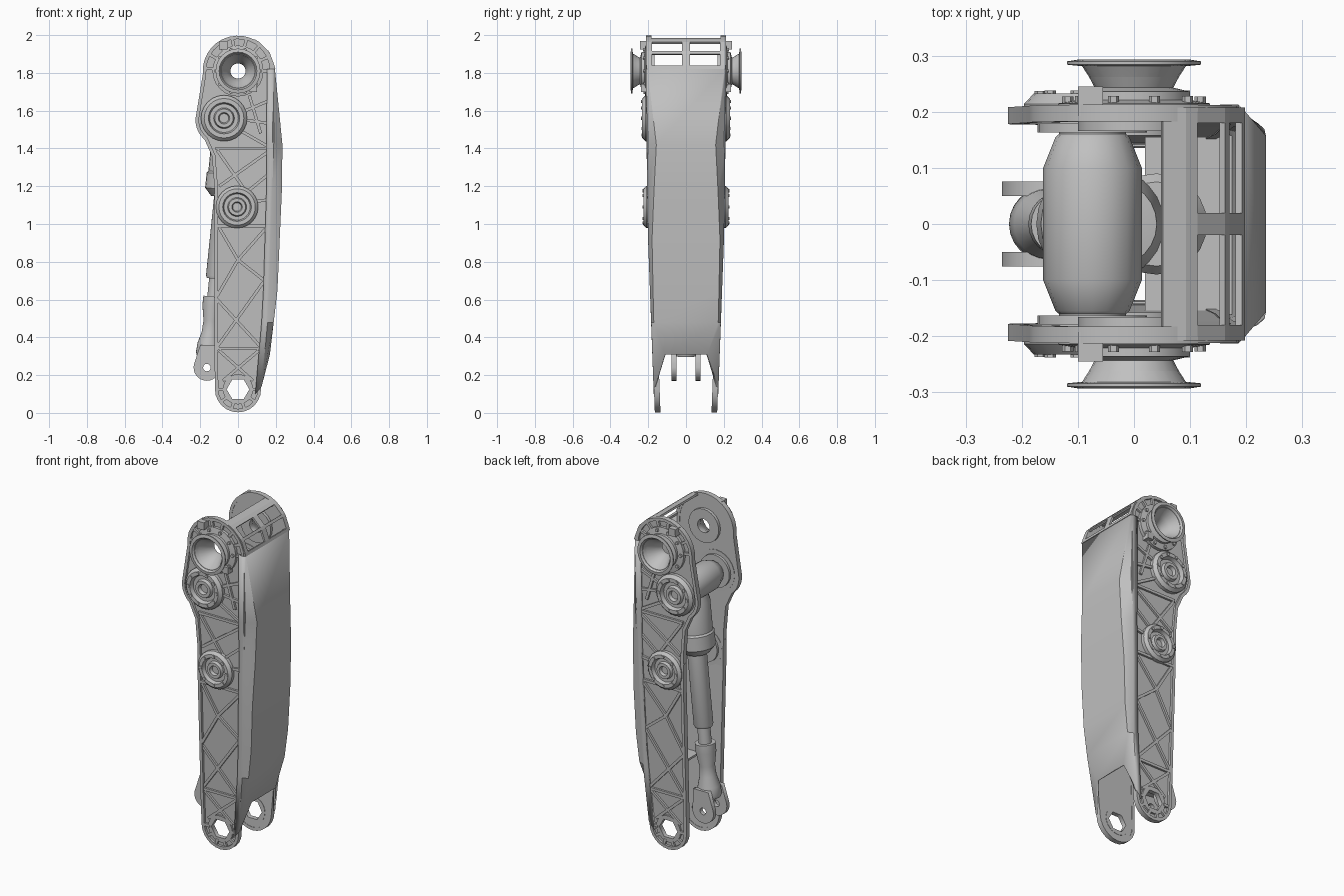
import bpy, bmesh
from math import sin, cos, pi, radians
from mathutils import Vector

if "Cube" in bpy.data.objects:
    bpy.data.objects.remove(bpy.data.objects["Cube"])

GREY = bpy.data.materials.new("light grey")
GREY.use_nodes = True
GREY.diffuse_color = (.53, .53, .53, 1)
GREY.node_tree.nodes["Principled BSDF"].inputs["Base Color"].default_value = (.53, .53, .53, 1)


def table(pts, z):
    """Piecewise linear lookup."""
    for (a, va), (b, vb) in zip(pts, pts[1:]):
        if z <= b:
            return va + (vb - va) * (z - a) / (b - a)
    return pts[-1][1]


def half_width(z):
    return table([(0, .165), (1, .202), (2, .213)], z)


def place(x, z, d, s):
    """Point on a side plate: d is the distance outside its outer face."""
    return Vector((x, s * (half_width(z) + d), z))


def finish(name, bm, smooth=False):
    bmesh.ops.remove_doubles(bm, verts=bm.verts, dist=1e-5)
    bmesh.ops.recalc_face_normals(bm, faces=bm.faces)
    me = bpy.data.meshes.new(name)
    bm.to_mesh(me)
    bm.free()
    me.materials.append(GREY)
    ob = bpy.data.objects.new(name, me)
    bpy.context.collection.objects.link(ob)
    if smooth:
        bpy.ops.object.select_all(action='DESELECT')
        ob.select_set(True)
        bpy.context.view_layer.objects.active = ob
        bpy.ops.object.shade_smooth_by_angle(angle=radians(35))
    return ob


def arc(cx, cz, r, a0, a1, n):
    return [(cx + r * cos(radians(a0 + (a1 - a0) * i / n)),
             cz + r * sin(radians(a0 + (a1 - a0) * i / n))) for i in range(n + 1)]


def circle(cx, cz, r, n=24):
    return arc(cx, cz, r, 0, 360, n)[:-1]


def inset(pts, t):
    """Shrink a counter-clockwise outline by t."""
    out = []
    for i, p in enumerate(pts):
        a, b, c = Vector(pts[i - 1]), Vector(p), Vector(pts[(i + 1) % len(pts)])
        n1 = Vector((a.y - b.y, b.x - a.x)).normalized()
        n2 = Vector((b.y - c.y, c.x - b.x)).normalized()
        out.append(tuple(b + (n1 + n2) * t / (1 + n1.dot(n2))))
    return out


def plate(name, loops, mapping):
    """Filled outline with holes; mapping(x, z, side of thickness 0..1) places it."""
    cu = bpy.data.curves.new(name, 'CURVE')
    cu.dimensions, cu.fill_mode, cu.extrude = '2D', 'BOTH', .5
    for loop in loops:
        sp = cu.splines.new('POLY')
        sp.points.add(len(loop) - 1)
        for p, (x, z) in zip(sp.points, loop):
            p.co = (x, z, 0, 1)
        sp.use_cyclic_u = True
    tmp = bpy.data.objects.new(name, cu)
    bpy.context.collection.objects.link(tmp)
    dg = bpy.context.evaluated_depsgraph_get()
    me = bpy.data.meshes.new_from_object(tmp.evaluated_get(dg))
    bpy.data.objects.remove(tmp)
    bm = bmesh.new()
    bm.from_mesh(me)
    bpy.data.meshes.remove(me)
    bmesh.ops.remove_doubles(bm, verts=bm.verts, dist=1e-5)
    bmesh.ops.bisect_plane(bm, geom=bm.verts[:] + bm.edges[:] + bm.faces[:],
                           plane_co=(0, 1, 0), plane_no=(0, 1, 0))
    for v in bm.verts:
        v.co = mapping(v.co.x, v.co.y, v.co.z + .5)
    return finish(name, bm)


def lathe(name, profile, origin, axis, n=24, closed=True):
    """Spin (radius, height) points round an axis."""
    bm = bmesh.new()
    q = Vector((0, 0, 1)).rotation_difference(Vector(axis))
    rings = [[bm.verts.new(Vector(origin) + q @ Vector((r * cos(2 * pi * i / n), r * sin(2 * pi * i / n), h)))
              for i in range(n)] for r, h in profile]
    for a, b in zip(rings, rings[1:] + (rings[:1] if closed else [])):
        for i in range(n):
            bm.faces.new((a[i], a[(i + 1) % n], b[(i + 1) % n], b[i]))
    return finish(name, bm, True)


def prism(bm, loop, d0, d1, s):
    lo = [bm.verts.new(place(x, z, d0, s)) for x, z in loop]
    hi = [bm.verts.new(place(x, z, d1, s)) for x, z in loop]
    bm.faces.new(lo)
    bm.faces.new(hi)
    for i in range(len(loop)):
        j = (i + 1) % len(loop)
        bm.faces.new((lo[i], lo[j], hi[j], hi[i]))


def bar(bm, a, b, s, width=.016):
    a, b = Vector(a), Vector(b)
    t = (b - a).normalized() * width / 2
    n = Vector((-t.y, t.x))
    prism(bm, [a - n, b - n, b + n, a + n], -.02, -.002, s)


# Side plate outline and its openings
TOP, MIDDLE, LOW, FOOT = (0, 1.81), (-.074, 1.56), (-.005, 1.09), (0, .125)
outline = (arc(*FOOT, .122, 180, 360, 12) + [(.13, .25), (.162, .65), (.182, 1.18), (.19, 1.45)]
           + arc(*TOP, .187, 0, 185, 16) + arc(-.09, 1.55, .135, 165, 230, 6)
           + [(-.138, 1.36), (-.125, 1.2), (-.124, .3)])
foot_hole = circle(*FOOT, .06, 6)
holes = [foot_hole, circle(*TOP, .06)]
ribs = [((-.12, 1.4), (.18, 1.4)), ((-.11, 1.39), (.03, 1.19)), ((.17, 1.39), (-.1, 1.2)),
        ((.06, 1.18), (.17, 1.27)), ((.1, 1.12), (.17, 1.13)), ((-.11, .99), (.165, .99)),
        ((-.1, .98), (0, .81)), ((.15, .98), (0, .81)), ((0, .81), (-.11, .62)),
        ((0, .81), (.14, .7)), ((.14, .7), (-.11, .35)), ((-.11, .6), (.12, .35)),
        ((-.11, .34), (.125, .34)), ((-.1, .33), (.08, .17)), ((.11, .33), (-.08, .17)),
        ((.04, 1.6), (.18, 1.66)), ((.04, 1.55), (.18, 1.53)), ((.02, 1.49), (.16, 1.41)),
        ((-.11, 1.13), (-.12, 1.16)), ((.06, 1.68), (.12, 1.48))]

for s, side in ((-1, "front"), (1, "back")):
    def slab(d0, d1):
        return lambda x, z, t: place(x, z, d0 + (d1 - d0) * t, s)
    plate(side + "_side_panel", [outline] + holes, slab(-.028, -.014))
    plate(side + "_side_rim", [outline, inset(outline, .018)], slab(-.03, 0))
    plate(side + "_foot_boss", [circle(*FOOT, .08), foot_hole], slab(-.03, -.003))

    # Truss ribs and spokes in the pockets
    bm = bmesh.new()
    for a, b in ribs:
        bar(bm, a, b, s)
    for k in range(8):
        a = radians(k * 25)
        u = Vector((cos(a), sin(a)))
        bar(bm, Vector(TOP) + u * .1, Vector(TOP) + u * .18, s)
    for k in range(6):
        u = Vector((cos(radians(k * 36 + 180)), sin(radians(k * 36 + 180))))
        bar(bm, Vector(FOOT) + u * .07, Vector(FOOT) + u * .115, s)
    finish(side + "_truss_ribs", bm)

    # Flared upper hub, open through the middle
    axis = (0, s, 0)
    lathe(side + "_upper_hub", [(.1, -.045), (.1, .025), (.07, .032), (.09, .07), (.119, .073), (.119, .079),
                                (.1, .082), (.06, .02), (.04, -.02), (.04, -.045)], place(*TOP, 0, s), axis)
    lathe(side + "_upper_collar", [(.135, -.02), (.135, .004), (.1, .01), (.1, -.02)], place(*TOP, 0, s), axis)

    # Bearing caps
    for name, c, r, out in (("middle", MIDDLE, .122, .024), ("lower", LOW, .112, .022)):
        lathe(f"{side}_{name}_bearing",
              [(0, -.045), (r * .8, -.045), (r * .8, -.03), (r, -.03), (r, .006), (r * .86, out), (r * .68, out),
               (r * .62, .0), (r * .45, .0), (r * .4, out * .8), (r * .25, out * .8), (r * .2, 0), (0, 0)],
              place(*c, 0, s), axis)

    # Bolt heads round each hub, and lugs beside the upper one
    bm = bmesh.new()
    for c, r, d, n in ((TOP, .118, .016, 10), (MIDDLE, .093, .029, 10), (LOW, .086, .027, 8)):
        for x, z in circle(*c, r, n):
            prism(bm, circle(x, z, .01, 6), -.01, d, s)
    prism(bm, [(-.1, 1.925), (-.055, 1.925), (-.055, 1.97), (-.1, 1.97)], -.02, .032, s)
    prism(bm, [(.06, 1.7), (.1, 1.7), (.1, 1.74), (.06, 1.74)], -.02, .028, s)
    finish(side + "_bolts_and_lugs", bm)

# Cover joining the plates, its long edges softened by a chamfer
edge = [(0, .11), (.2, .14), (.3, .162), (.65, .204), (1.18, .227), (1.45, .23), (1.82, .19)]
depth = [(.1, .004), (.65, .04), (1.45, .05), (1.82, .006)]
drop = [(.1, .004), (.65, .014), (1.0, .02), (1.4, .05), (1.82, .006)]
bottoms = [.1, .14, .31]
bm = bmesh.new()
rows = []
for k, z in enumerate([.31, .48, .65, .92, 1.18, 1.42, 1.82]):
    row = []
    for s in (-1, 1):
        part = []
        for col in range(3):
            zz = bottoms[col] if k == 0 else z
            x, c, w = table(edge, zz), table(depth, zz), half_width(zz) - .004
            inner = w - table(drop, zz) - (.055 if k == 0 else 0)
            part.append(bm.verts.new(((x - c - .03, s * w, zz), (x - c, s * w, zz), (x, s * inner, zz))[col]))
        row += part if s < 0 else part[::-1]
    rows.append(row)
for a, b in zip(rows, rows[1:]):
    for i in range(5):
        bm.faces.new((a[i], a[i + 1], b[i + 1], b[i]))
cover = finish("back_cover", bm, True)

# Windowed bridge over the top
path = [(.192, 1.82), (.187, 1.838), (.165, 1.898), (.157, 1.912), (.11, 1.958), (.09, 1.97), (.05, 1.98)]
bm = bmesh.new()
grid = [[bm.verts.new((x, y, z)) for y in (-.208, -.18, -.02, .02, .18, .208)] for x, z in path]
for r in range(len(path) - 1):
    for c in range(5):
        if not (r in (1, 3) and c in (1, 3)):
            bm.faces.new((grid[r][c], grid[r][c + 1], grid[r + 1][c + 1], grid[r + 1][c]))
bridge = finish("top_bridge", bm)

# Stiffening web across the inside of the cover
bm = bmesh.new()
web_z = .45
bm.faces.new([bm.verts.new((x, y * (half_width(web_z) - .02), web_z))
              for x, y in ((.02, -1), (.175, -1), (.175, 1), (.02, 1))])
web = finish("cover_web", bm)
for ob in (cover, bridge, web):
    mod = ob.modifiers.new("thickness", 'SOLIDIFY')
    mod.thickness, mod.offset = .012, 0

# Trunnion across the middle bearings
half = [(.088, .1), (.066, .155), (.06, .16), (.06, .175), (.09, .178), (.09, .19), (0, .19)]
lathe("trunnion", [(r, -h) for r, h in half[::-1]] + half, (MIDDLE[0], 0, MIDDLE[1]), (0, 1, 0),
      n=16, closed=False)

# Linear actuator hanging from the trunnion, with its motor alongside
pivot, tip = Vector((-.03, 0, 1.56)), Vector((-.165, 0, .24))
down = (tip - pivot).normalized()
lathe("actuator_housing", [(0, .03), (.075, .04), (.098, .12), (.098, .29), (.106, .3), (.106, .38), (.07, .42),
                           (0, .42)], pivot, down, closed=False)
lathe("actuator_motor", [(0, 1.18), (.085, 1.18), (.09, 1.2), (.09, 1.42), (.075, 1.44), (0, 1.44)],
      (.04, 0, 0), (0, 0, 1), closed=False)
lathe("actuator_cylinder", [(0, .38), (.054, .38), (.054, .84), (.048, .855), (0, .855)], pivot, down,
      closed=False)
lathe("actuator_rod", [(.036, .84), (.036, .97)], pivot, down, closed=False)
lathe("rod_end", [(0, .95), (.057, .95), (.057, 1.0), (.043, 1.08), (.046, 1.14), (.062, 1.2), (.066, 1.25),
                  (.06, 1.265), (0, 1.265)], pivot, down, closed=False)
cheek = arc(tip.x, tip.z, .07, 165, 375, 16) + [(-.1, .36), (-.2, .36)]
for s, side in ((-1, "front"), (1, "back")):
    plate(side + "_clevis_cheek", [cheek, circle(tip.x, tip.z, .02, 12)],
          lambda x, z, t: Vector((x, s * (.05 + .026 * t), z)))
